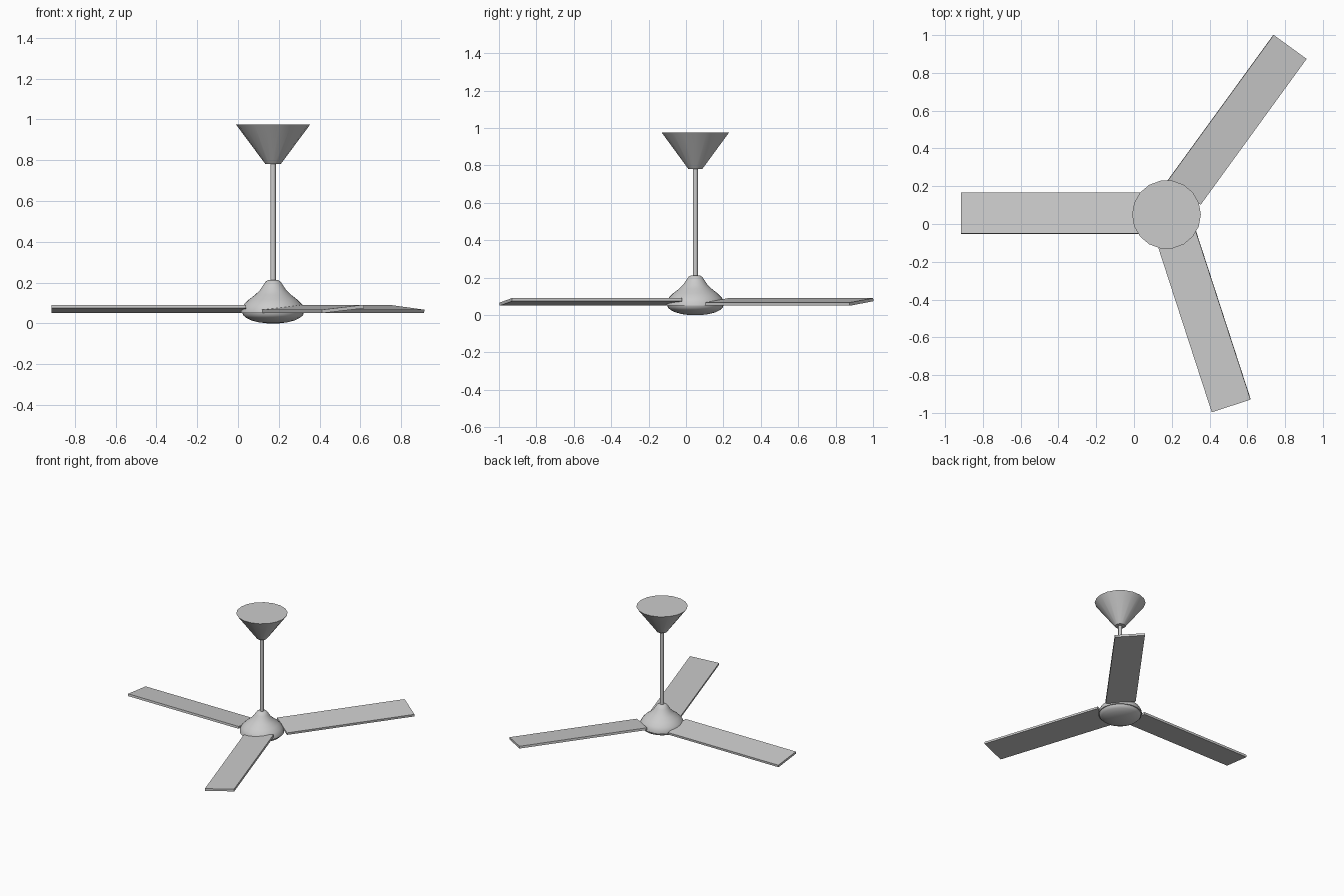
import bpy, bmesh, math
from mathutils import Matrix, Vector

cube = bpy.data.objects.get("Cube")
if cube:
    bpy.data.objects.remove(cube, do_unlink=True)

CX, CY = 0.172, 0.05   # axis of the rod

grey = bpy.data.materials.new("light_grey")
grey.use_nodes = True
colour = (0.6, 0.6, 0.6, 1)
grey.diffuse_color = colour
grey.node_tree.nodes["Principled BSDF"].inputs["Base Color"].default_value = colour


def add_object(name, bm):
    bmesh.ops.recalc_face_normals(bm, faces=bm.faces)
    mesh = bpy.data.meshes.new(name)
    bm.to_mesh(mesh)
    bm.free()
    mesh.materials.append(grey)
    obj = bpy.data.objects.new(name, mesh)
    bpy.context.collection.objects.link(obj)
    return obj


def lathe(name, profile, sides):
    """Spin (radius, height) points around the rod axis; ends are closed."""
    bm = bmesh.new()
    rings = []
    for r, z in profile:
        rings.append([bm.verts.new((CX + r * math.cos(a), CY + r * math.sin(a), z))
                      for a in (math.tau * i / sides for i in range(sides))])
    for low, high in zip(rings, rings[1:]):
        for i in range(sides):
            j = (i + 1) % sides
            bm.faces.new((low[i], low[j], high[j], high[i]))
    bm.faces.new(rings[0])
    bm.faces.new(rings[-1])
    obj = add_object(name, bm)
    bpy.ops.object.select_all(action='DESELECT')
    obj.select_set(True)
    bpy.context.view_layer.objects.active = obj
    bpy.ops.object.shade_smooth_by_angle(angle=math.radians(40))
    return obj


# Ceiling mount and rod
lathe("ceiling_canopy", [(0.037, 0.78), (0.182, 0.975)], 18)
lathe("down_rod", [(0.0135, 0.19), (0.0135, 0.79)], 16)

# Motor housing: bell above, shallow bowl below
lathe("motor_bell", [(0.157, 0.05), (0.155, 0.07), (0.142, 0.093), (0.118, 0.117),
                     (0.088, 0.14), (0.065, 0.162), (0.048, 0.188), (0.036, 0.205),
                     (0.024, 0.212)], 32)
lathe("bottom_bowl", [(0.03, 0.0), (0.07, 0.005), (0.105, 0.014), (0.132, 0.027),
                      (0.147, 0.04), (0.15, 0.052)], 32)

# Three pitched blades, placed by the middle of each tip
LENGTH, WIDTH, THICK = 0.955, 0.217, 0.017
PITCH = math.radians(6.4)
tips = {"right_blade": (180, -0.915, 0.057),
        "back_blade": (54, 0.826, 0.938),
        "front_blade": (-72, 0.515, -0.963)}
for name, (angle, x, y) in tips.items():
    bm = bmesh.new()
    bmesh.ops.create_cube(bm, size=1)
    place = (Matrix.Translation(Vector((x, y, 0.0705)))
             @ Matrix.Rotation(math.radians(angle), 4, 'Z')
             @ Matrix.Rotation(PITCH, 4, 'X')
             @ Matrix.Translation(Vector((-LENGTH / 2, 0, 0)))
             @ Matrix.Diagonal((LENGTH, WIDTH, THICK, 1)))
    bmesh.ops.transform(bm, matrix=place, verts=bm.verts)
    add_object(name, bm)
